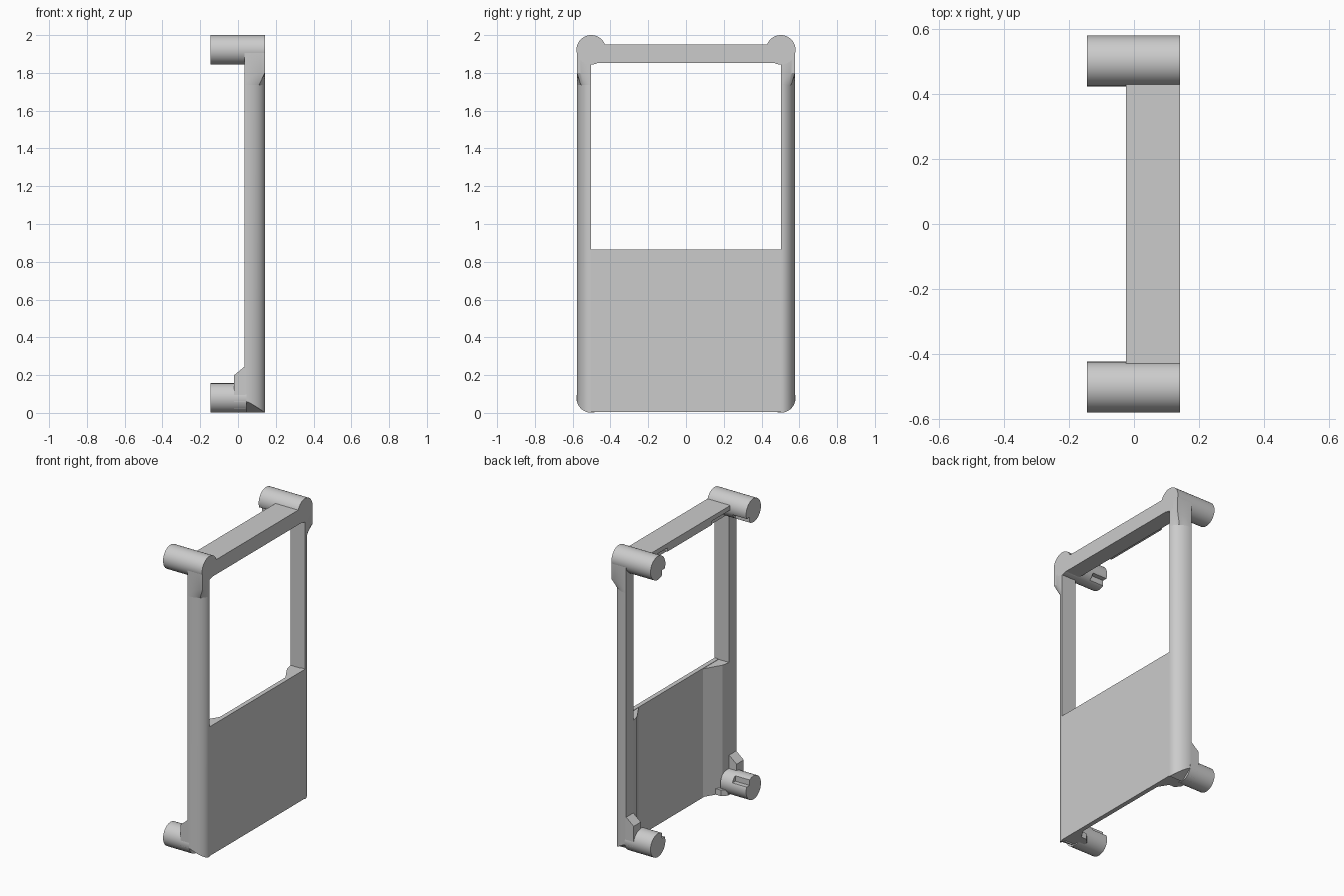
import bpy, bmesh, math
from mathutils import Matrix

cube = bpy.data.objects.get("Cube")
if cube:
    bpy.data.objects.remove(cube, do_unlink=True)

grey = bpy.data.materials.new("light_grey")
grey.use_nodes = True
grey.diffuse_color = (0.6, 0.6, 0.6, 1)
grey.node_tree.nodes["Principled BSDF"].inputs["Base Color"].default_value = (0.6, 0.6, 0.6, 1)

R = 0.078                 # peg radius
PY = 0.502                # peg centre, sideways
TOP_Z, LOW_Z = 1.922, 0.079
BACK, FACE = 0.035, 0.142 # depth of the frame along x
IN, OUT = 0.503, 0.578    # width of the posts along y


def finish(name, bm, smooth=False):
    bmesh.ops.recalc_face_normals(bm, faces=bm.faces[:])
    mesh = bpy.data.meshes.new(name)
    bm.to_mesh(mesh)
    bm.free()
    ob = bpy.data.objects.new(name, mesh)
    bpy.context.collection.objects.link(ob)
    mesh.materials.append(grey)
    if smooth:
        bpy.ops.object.select_all(action='DESELECT')
        ob.select_set(True)
        bpy.context.view_layer.objects.active = ob
        bpy.ops.object.shade_smooth_by_angle(angle=math.radians(30))
    return ob


def loft(name, rings, smooth=False):
    """Skin equal rings of points and cap both ends."""
    bm = bmesh.new()
    rows = [[bm.verts.new(p) for p in ring] for ring in rings]
    n = len(rows[0])
    for a, b in zip(rows, rows[1:]):
        for i in range(n):
            j = (i + 1) % n
            bm.faces.new((a[i], a[j], b[j], b[i]))
    bm.faces.new(rows[0])
    bm.faces.new(rows[-1])
    return finish(name, bm, smooth)


def box(name, x, y, z):
    corners = [(x[0], y[0]), (x[1], y[0]), (x[1], y[1]), (x[0], y[1])]
    return loft(name, [[(a, b, h) for a, b in corners] for h in z])


def round_bottom(y):
    """Height of the underside of the lower peg at y."""
    return LOW_Z - math.sqrt(max(0, R * R - (abs(y) - PY) ** 2))


def peg(name, s, z, x_end, notch):
    bm = bmesh.new()
    length = x_end + 0.145
    bmesh.ops.create_cone(bm, cap_ends=True, segments=48, radius1=R, radius2=R, depth=length,
                          matrix=Matrix.Translation((x_end - length / 2, s * PY, z))
                          @ Matrix.Rotation(math.pi / 2, 4, 'Y'))
    ob = finish(name, bm, True)
    # locking notch on the inner side of the peg
    cutter = box(name + "_notch_cutter", (-0.2, -0.04), sorted((s * 0.38, s * 0.461)),
                 sorted((z + notch * 0.03, z + notch * 0.12)))
    cutter.hide_render = True
    cutter.hide_viewport = True
    mod = ob.modifiers.new("notch", 'BOOLEAN')
    mod.operation = 'DIFFERENCE'
    mod.object = cutter
    mod.solver = 'EXACT'


for s, side in ((1, "rear"), (-1, "front")):
    peg(side + "_upper_peg", s, TOP_Z, FACE, -1)
    peg(side + "_lower_peg", s, LOW_Z, BACK + 0.01, 1)

    # post with one rounded outer edge, and the square section above it
    steps = 16
    arc, square = [], []
    for i in range(steps + 1):
        t = math.pi / 2 * i / steps
        c, d = math.cos(t), math.sin(t)
        m = max(c, d)
        arc.append((BACK + (FACE - BACK) * c, IN + (OUT - IN) * d, 0))
        square.append((BACK + (FACE - BACK) * c / m, IN + (OUT - IN) * d / m,
                       1.74 + 0.06 * math.sin(2 * t)))
    root = (BACK, IN)
    post = arc + [(*root, 0)]
    loft(side + "_post",
         [[(x, s * y, round_bottom(y)) for x, y, _ in post],
          [(x, s * y, 1.74) for x, y, _ in post]], True)
    head = square + [(*root, 1.74)]
    loft(side + "_corner_block",
         [[(x, s * y, 1.735) for x, y, _ in post],
          [(x, s * y, z) for x, y, z in head],
          [(x, s * y, TOP_Z) for x, y, _ in head]], True)

    # bracket joining the lower peg to the post, with a sloped top
    profile = [(-0.02, None), (BACK + 0.005, None), (BACK + 0.005, 0.25), (-0.02, 0.2)]
    loft(side + "_peg_bracket",
         [[(x, s * y, round_bottom(y) if z is None else z) for x, z in profile]
          for y in (IN, 0.53, 0.555, OUT)])

    # wedge stiffening the panel against the post
    wedge = [(FACE - 0.005, IN), (BACK, IN), (BACK + 0.01, 0.45), (FACE - 0.02, 0.32)]
    loft(side + "_panel_wedge", [[(x, s * y, z) for x, y in wedge] for z in (0.01, 0.862)])

    # small foot inside the lower corner
    foot = [(0.12, 0.41), (0.03, 0.41), (0, 0.44), (0, IN), (0.12, IN)]
    loft(side + "_foot", [[(x, s * y, z) for x, y in foot] for z in (0.01, 0.05)])

# lower panel and top bar
box("panel", (FACE - 0.03, FACE), (-IN, IN), (0.006, 0.865))
box("top_bar", (BACK, FACE), (-IN, IN), (1.852, 1.95))
box("top_bar_lip", (-0.025, BACK), (-0.45, 0.45), (1.92, 1.95))
box("top_bar_lip_rib", (-0.025, BACK), (-0.24, 0.23), (1.895, 1.925))
